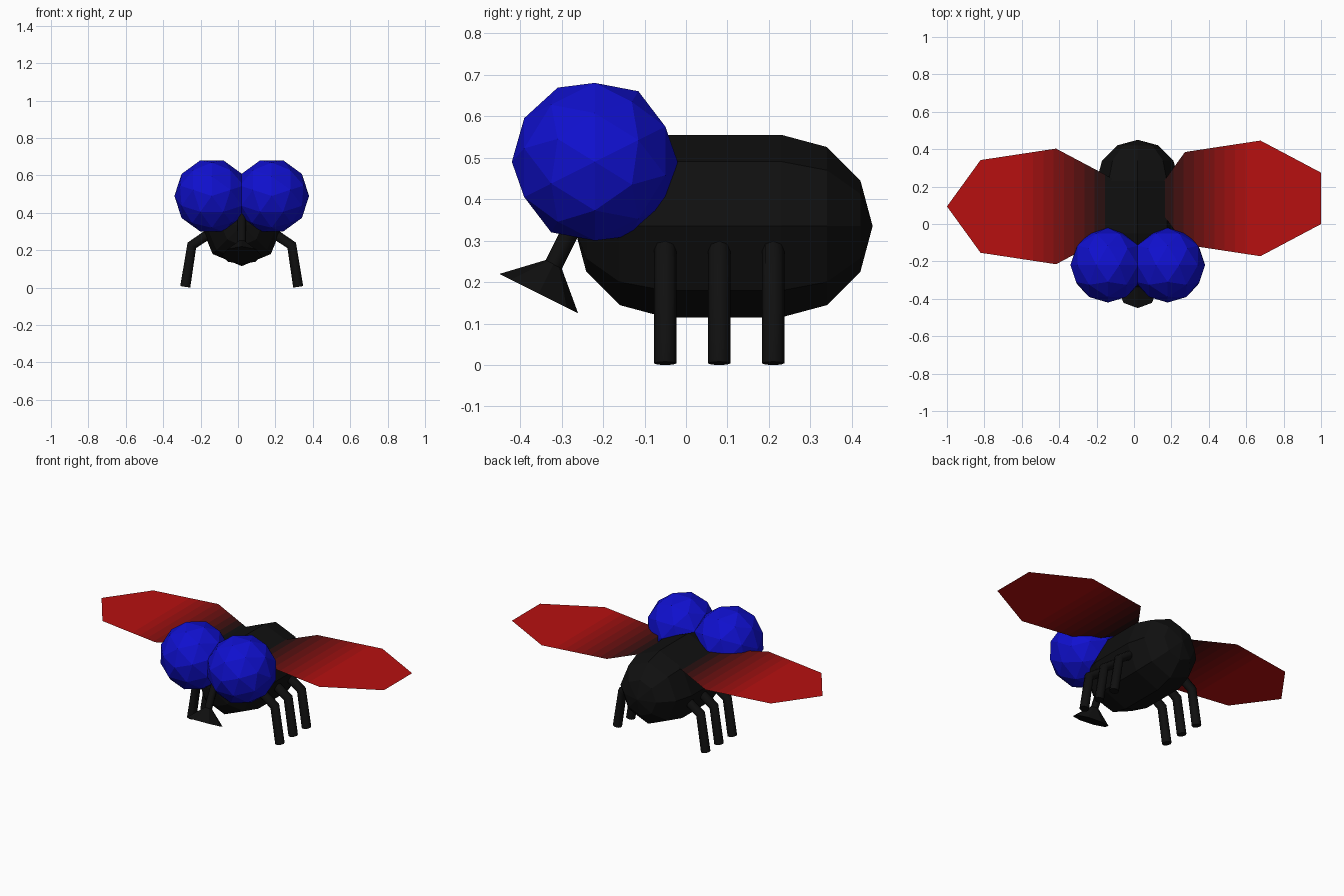
import bpy, bmesh
from math import sin, cos, pi, radians

if "Cube" in bpy.data.objects:
    bpy.data.objects.remove(bpy.data.objects["Cube"])

CX = 0.02  # body centre line


def material(name, rgb):
    m = bpy.data.materials.new(name)
    m.diffuse_color = (*rgb, 1)
    m.use_nodes = True
    m.node_tree.nodes["Principled BSDF"].inputs["Base Color"].default_value = m.diffuse_color
    return m


def mesh_object(name, bm, mats):
    me = bpy.data.meshes.new(name)
    bm.to_mesh(me)
    bm.free()
    ob = bpy.data.objects.new(name, me)
    bpy.context.collection.objects.link(ob)
    for m in mats:
        me.materials.append(m)
    return ob


def tube(name, points, radius, mat):
    cu = bpy.data.curves.new(name, 'CURVE')
    cu.dimensions = '3D'
    cu.bevel_depth = radius
    cu.bevel_resolution = 2
    cu.use_fill_caps = True
    sp = cu.splines.new('POLY')
    sp.points.add(len(points) - 1)
    for p, co in zip(sp.points, points):
        p.co = (*co, 1)
    ob = bpy.data.objects.new(name, cu)
    bpy.context.collection.objects.link(ob)
    cu.materials.append(mat)
    bpy.ops.object.select_all(action='DESELECT')
    ob.select_set(True)
    bpy.context.view_layer.objects.active = ob
    bpy.ops.object.convert(target='MESH')
    bpy.context.object.data.shade_flat()


black = material("black", (0.005, 0.005, 0.005))
blue = material("blue", (0.005, 0.005, 0.62))

# Body: eight-sided capsule along y, spun from a half profile
R, ZC = 0.22, 0.335
profile = [(y0 + R * sin(radians(a)), R * cos(radians(a)))
           for y0, angles in ((-0.05, (-90, -60, -30, 0)), (0.23, (0, 30, 60, 90)))
           for a in angles]
bm = bmesh.new()
vs = [bm.verts.new((CX, y, ZC + r)) for y, r in profile]
edges = [bm.edges.new(pair) for pair in zip(vs, vs[1:])]
bmesh.ops.spin(bm, geom=vs + edges, cent=(CX, 0, ZC), axis=(0, 1, 0),
               angle=2 * pi, steps=8)
bmesh.ops.remove_doubles(bm, verts=bm.verts, dist=1e-4)
bmesh.ops.recalc_face_normals(bm, faces=bm.faces)
mesh_object("body", bm, [black])

# Eyes and legs on both sides
for side, label in ((-1, "left"), (1, "right")):
    bpy.ops.mesh.primitive_ico_sphere_add(
        subdivisions=2, radius=0.2, location=(CX + side * 0.16, -0.22, 0.49),
        rotation=(pi / 2, pi / 2 * 0, 0))
    eye = bpy.context.object
    eye.name = label + "_eye"
    # turn about the forward axis so the outline has a flat top
    eye.rotation_mode = 'QUATERNION'
    eye.rotation_quaternion = (0.5, 0.5, -0.5, 0.5)
    eye.data.materials.append(blue)
    for y, pos in ((-0.05, "front"), (0.08, "middle"), (0.21, "rear")):
        path = [(CX + side * x, y, z)
                for x, z in ((0.12, 0.324), (0.267, 0.226), (0.302, 0.004))]
        tube(f"{label}_{pos}_leg", path, 0.027, black)

# Mouth: stalk with a flared end
tube("mouth_stalk", [(CX, -0.225, 0.43), (CX, -0.32, 0.24)], 0.022, black)
bpy.ops.mesh.primitive_cone_add(vertices=8, radius1=0.106, radius2=0.021, depth=0.08,
                                location=(CX, -0.337, 0.208),
                                rotation=(radians(-26.6), 0, 0))
mouth = bpy.context.object
mouth.name = "mouth_flare"
mouth.data.materials.append(black)

# Wings: flat stretched heptagons, banded from black at the root to red
BANDS = 10
reds = [material(f"wing_red_{i}", (0.005 + 0.47 * (i / (BANDS - 1)) ** 1.5, 0.005, 0.005))
        for i in range(BANDS)]
START, STEP = 0.1, 0.055


def wing(name, cx, cy):
    bm = bmesh.new()
    bm.faces.new([bm.verts.new((cx - 0.477 * cos(k * 2 * pi / 7),
                                cy - 0.317 * sin(k * 2 * pi / 7), 0.495))
                  for k in range(7)])
    sign = 1 if cx > 0 else -1
    for i in range(1, BANDS):
        bmesh.ops.bisect_plane(bm, geom=bm.verts[:] + bm.edges[:] + bm.faces[:],
                               plane_co=(sign * (START + i * STEP), 0, 0),
                               plane_no=(1, 0, 0))
    for f in bm.faces:
        band = int((abs(f.calc_center_median().x) - START) / STEP)
        f.material_index = max(0, min(BANDS - 1, band))
        if f.normal.z < 0:
            f.normal_flip()
    mesh_object(name, bm, reds)


wing("left_wing", -0.523, 0.094)
wing("right_wing", 0.57, 0.137)
